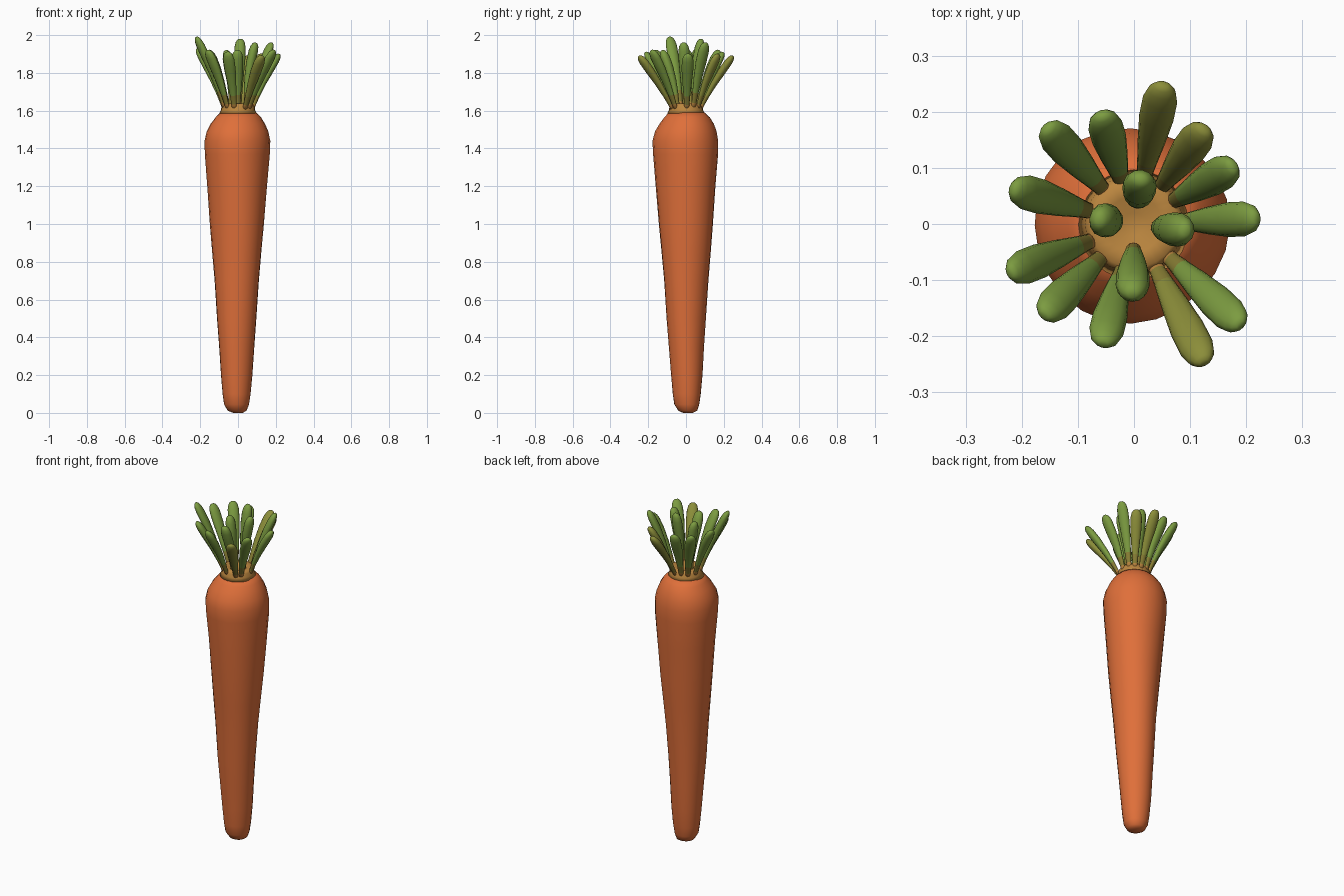
import bpy, bmesh, math
from mathutils import Vector

if "Cube" in bpy.data.objects:
    bpy.data.objects.remove(bpy.data.objects["Cube"])


def material(name, rgb):
    m = bpy.data.materials.new(name)
    m.diffuse_color = (*rgb, 1)
    m.use_nodes = True
    m.node_tree.nodes["Principled BSDF"].inputs["Base Color"].default_value = m.diffuse_color
    return m


ORANGE = material("carrot orange", (0.74, 0.16, 0.042))
TAN = material("crown tan", (0.50, 0.24, 0.05))
BROWN_GREEN = material("stem base olive", (0.25, 0.21, 0.035))
GREEN = material("leaf green", (0.20, 0.33, 0.052))
OLIVE = material("leaf olive", (0.26, 0.27, 0.042))


def loft(name, rings, mats, pick):
    """Skin a list of vertex rings, cap the ends, colour faces by pick(ring index)."""
    bm = bmesh.new()
    loops = [[bm.verts.new(p) for p in ring] for ring in rings]
    n = len(loops[0])
    for k in range(len(loops) - 1):
        a, b = loops[k], loops[k + 1]
        for i in range(n):
            j = (i + 1) % n
            bm.faces.new((a[i], a[j], b[j], b[i])).material_index = pick(k)
    bm.faces.new(loops[0][::-1]).material_index = pick(0)
    bm.faces.new(loops[-1]).material_index = pick(len(loops) - 2)
    bmesh.ops.recalc_face_normals(bm, faces=bm.faces)
    for f in bm.faces:
        f.smooth = True
    me = bpy.data.meshes.new(name)
    bm.to_mesh(me)
    bm.free()
    for m in mats:
        me.materials.append(m)
    ob = bpy.data.objects.new(name, me)
    bpy.context.collection.objects.link(ob)
    return ob


def circle(cx, cy, z, r, n=24, wobble=0.0):
    pts = []
    for i in range(n):
        a = math.tau * i / n
        q = r * (1 + wobble * math.sin(3 * a + 5 * z))
        pts.append(Vector((cx + q * math.cos(a), cy + q * math.sin(a), z)))
    return pts


# Root: z, radius, centre x, centre y
root = [(0.0, 0.025, 0, 0.01), (0.012, 0.05, -0.005, 0.01), (0.045, 0.066, -0.008, 0.005),
        (0.10, 0.074, -0.008, 0.005), (0.20, 0.083, -0.008, 0.005), (0.35, 0.093, -0.008, 0.002),
        (0.50, 0.104, -0.008, 0), (0.70, 0.117, -0.006, 0), (0.85, 0.130, -0.005, 0),
        (1.00, 0.143, -0.004, 0), (1.20, 0.158, -0.004, 0), (1.37, 0.172, -0.005, 0),
        (1.44, 0.174, -0.005, -0.002), (1.49, 0.163, -0.005, 0), (1.53, 0.144, -0.003, 0.004),
        (1.565, 0.120, 0, 0.006), (1.59, 0.096, 0, 0.004)]
loft("carrot_root", [circle(x, y, z, r, wobble=0.015) for z, r, x, y in root],
     [ORANGE], lambda k: 0)

# Crown where the stems join
crown = [(1.585, 0.099), (1.605, 0.090), (1.625, 0.087), (1.638, 0.078), (1.635, 0.05), (1.622, 0.02)]
loft("crown", [circle(0, 0, z, r) for z, r in crown], [TAN], lambda k: 0)


# Stems: flattened, widening towards a rounded tip
PROFILE = [(0, .42), (.13, .46), (.28, .58), (.5, .8), (.72, 1), (.88, 1), (.95, .82), (.985, .55), (1, .28)]


def stem(name, tip, base_r, wide, thick, top_mat):
    tip = Vector(tip)
    out = Vector((tip.x, tip.y, 0)).normalized()
    base = out * base_r + Vector((0, 0, 1.595))
    axis = (tip - base).normalized()
    side = Vector((-out.y, out.x, 0))
    depth = axis.cross(side)
    rings = []
    for t, s in PROFILE:
        c = base.lerp(tip, t) + out * (-0.012 * math.sin(math.pi * t))
        rings.append([c + side * (wide * s * math.cos(a)) + depth * (thick * s * math.sin(a))
                      for a in (math.tau * i / 12 for i in range(12))])
    loft(name, rings, [TAN, BROWN_GREEN, top_mat], lambda k: min(k, 2))


outer = [(-.155, .172, 1.92, GREEN), (-.057, .195, 1.91, GREEN), (.052, .248, 1.89, OLIVE),
         (.125, .170, 1.90, OLIVE), (.177, .103, 1.96, GREEN), (.218, .010, 1.90, GREEN),
         (.190, -.180, 1.92, GREEN), (.125, -.247, 1.89, OLIVE), (-.055, -.213, 1.91, GREEN),
         (-.160, -.162, 1.92, GREEN), (-.220, -.086, 1.99, GREEN), (-.215, .063, 1.93, GREEN)]
for i, (x, y, z, m) in enumerate(outer):
    stem(f"outer_stem_{i + 1}", (x, y, z), 0.072, 0.031, 0.021, m)

inner = [(.012, .080, 1.98), (-.062, .008, 1.92), (.092, -.012, 1.96), (-.003, -.125, 1.92)]
for i, (x, y, z) in enumerate(inner):
    stem(f"inner_stem_{i + 1}", (x, y, z), 0.04, 0.030, 0.025, GREEN)
